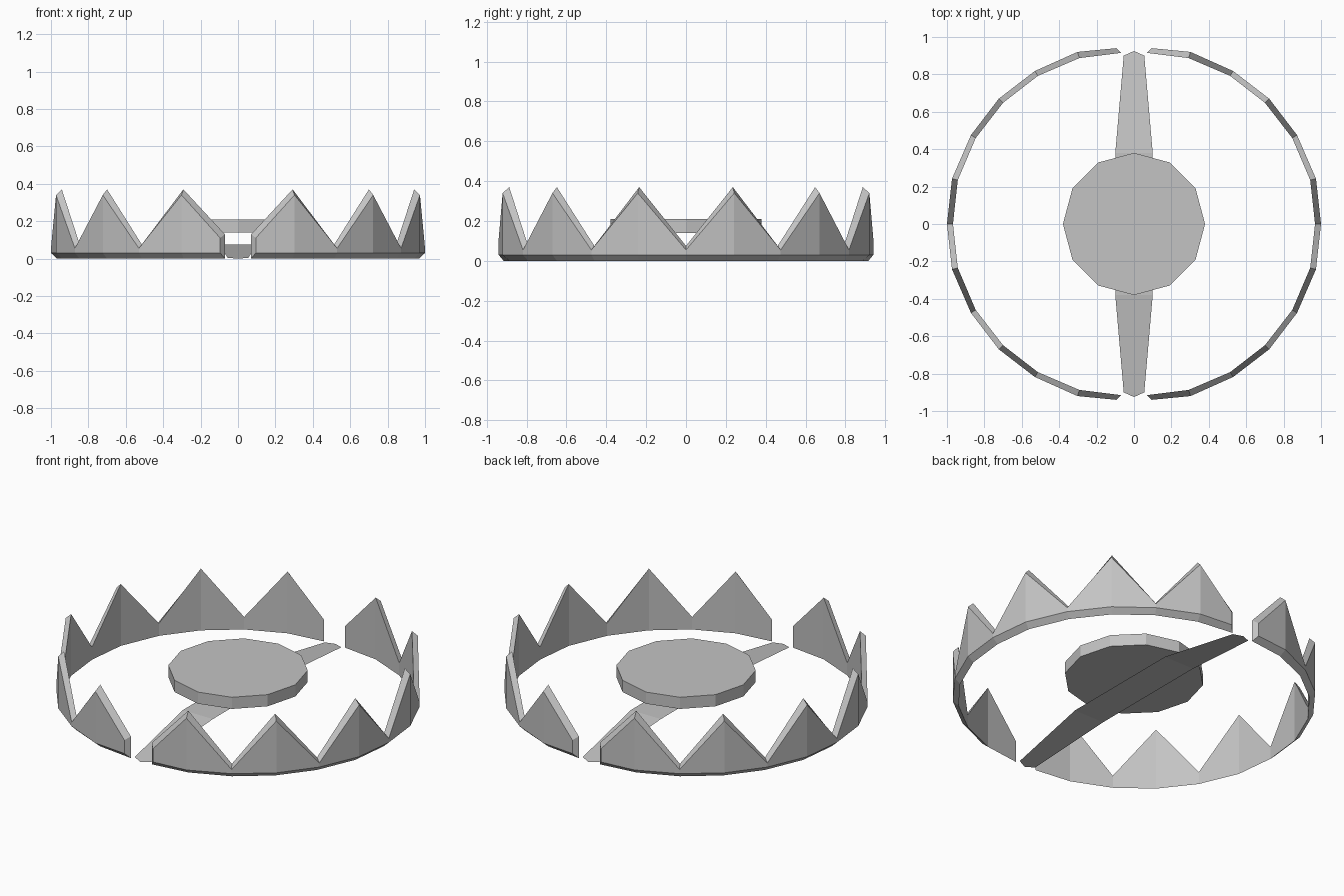
import bpy, bmesh, math

if "Cube" in bpy.data.objects:
    bpy.data.objects.remove(bpy.data.objects["Cube"])

steel = bpy.data.materials.new("steel grey")
steel.diffuse_color = (0.55, 0.55, 0.55, 1)
steel.use_nodes = True
steel.node_tree.nodes["Principled BSDF"].inputs["Base Color"].default_value = steel.diffuse_color


def make_object(name, bm):
    mesh = bpy.data.meshes.new(name)
    bm.to_mesh(mesh)
    bm.free()
    mesh.materials.append(steel)
    obj = bpy.data.objects.new(name, mesh)
    bpy.context.collection.objects.link(obj)
    return obj


# Quarter of a jaw: outer x, y, inner x, y, outer top, inner top
END, PEAK, VALLEY = (0.11, 0.13), (0.34, 0.37), (0.055, 0.075)
QUARTER = [
    (0.095, 0.940, 0.070, 0.915, END),
    (0.302, 0.920, 0.292, 0.887, PEAK),
    (0.530, 0.818, 0.514, 0.792, VALLEY),
    (0.723, 0.670, 0.700, 0.648, PEAK),
    (0.872, 0.475, 0.846, 0.460, VALLEY),
    (0.973, 0.242, 0.942, 0.235, PEAK),
    (1.000, 0.000, 0.968, 0.000, VALLEY),
]


# Toothed jaw: four-point cross-sections swept around half the ring
def jaw(name, side):
    stations = QUARTER + [(a, -b, c, -d, h) for a, b, c, d, h in QUARTER[-2::-1]]
    bm = bmesh.new()
    rings = []
    for ox, oy, ix, iy, (ho, hi) in stations:
        pts = [(ox, oy, 0.03), (ox, oy, ho), (ix, iy, hi), (ix, iy, 0)]
        rings.append([bm.verts.new((side * x, y, z)) for x, y, z in pts])
    for a, b in zip(rings, rings[1:]):
        for i in range(4):
            j = (i + 1) % 4
            bm.faces.new((a[i], a[j], b[j], b[i]))
    bm.faces.new(rings[0])
    bm.faces.new(rings[-1])
    bmesh.ops.recalc_face_normals(bm, faces=bm.faces)
    make_object(name, bm)


jaw("right_jaw", 1)
jaw("left_jaw", -1)

# Pressure plate: twelve-sided disc
bm = bmesh.new()
bmesh.ops.create_cone(bm, cap_ends=True, segments=12, radius1=0.38, radius2=0.38, depth=0.07)
bmesh.ops.translate(bm, vec=(0, 0, 0.175), verts=bm.verts)
make_object("pressure_plate", bm)

# Base strap: thin sheet, raised in the middle and tapering to pointed ends
bm = bmesh.new()
rows = [[bm.verts.new((s * w, y, z)) for s in (-1, 1)]
        for w, y, z in ((0.055, -0.90, 0.004), (0.1, -0.38, 0.075),
                        (0.1, 0.38, 0.075), (0.055, 0.90, 0.004))]
for a, b in zip(rows, rows[1:]):
    bm.faces.new((a[0], a[1], b[1], b[0]))
bm.faces.new((bm.verts.new((0, -0.925, 0.0)), rows[0][1], rows[0][0]))
bm.faces.new((bm.verts.new((0, 0.925, 0.0)), rows[-1][0], rows[-1][1]))
make_object("base_strap", bm)
